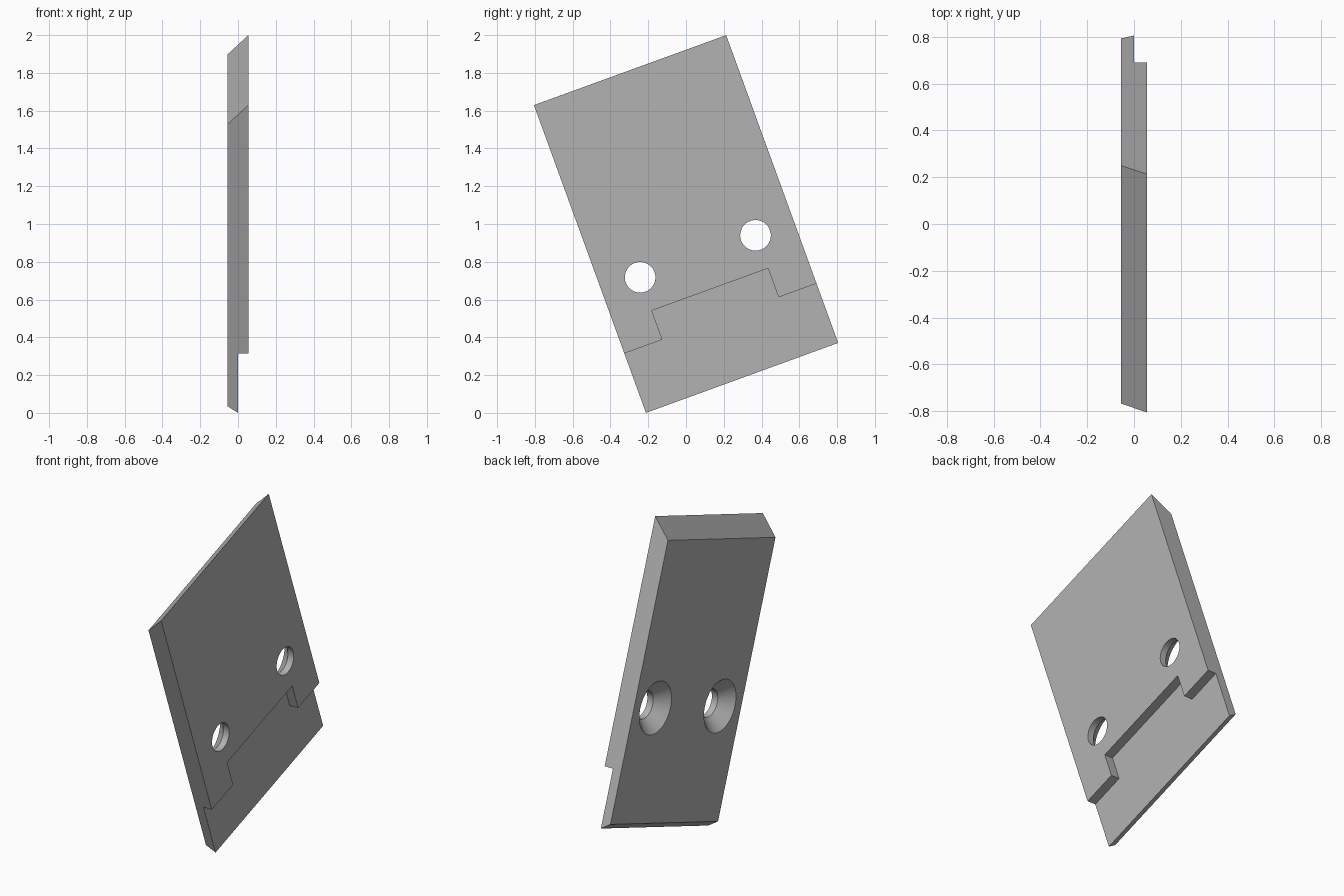
import bpy, bmesh, math
from mathutils import Matrix

if "Cube" in bpy.data.objects:
    bpy.data.objects.remove(bpy.data.objects["Cube"])

WIDTH, LENGTH, HALF = 1.083, 1.734, 0.055
TILT = math.radians(20)
PLACE = Matrix.Translation((0, -0.212, 0)) @ Matrix.Rotation(TILT, 4, "X")

grey = bpy.data.materials.new("plain grey")
grey.use_nodes = True
COLOUR = (0.45, 0.45, 0.45, 1)
grey.diffuse_color = COLOUR
grey.node_tree.nodes["Principled BSDF"].inputs["Base Color"].default_value = COLOUR


def prism(name, points, direction):
    """Closed solid from a flat outline swept along a direction."""
    bm = bmesh.new()
    face = bm.faces.new([bm.verts.new(p) for p in points])
    swept = bmesh.ops.extrude_face_region(bm, geom=[face], use_keep_orig=True)
    verts = [g for g in swept["geom"] if isinstance(g, bmesh.types.BMVert)]
    bmesh.ops.translate(bm, verts=verts, vec=direction)
    return finish(name, bm)


def finish(name, bm):
    bmesh.ops.recalc_face_normals(bm, faces=bm.faces)
    mesh = bpy.data.meshes.new(name)
    bm.to_mesh(mesh)
    bm.free()
    mesh.materials.append(grey)
    obj = bpy.data.objects.new(name, mesh)
    bpy.context.collection.objects.link(obj)
    obj.matrix_world = PLACE
    return obj


def countersink(name, y, z, segments=64):
    """Drill with a straight shank and a cone widening towards -x."""
    rings = [(0.1, 0.081), (0.016, 0.081), (-HALF, 0.152), (-0.075, 0.172)]
    bm = bmesh.new()
    loops = []
    for x, r in rings:
        angles = [2 * math.pi * i / segments for i in range(segments)]
        loops.append([bm.verts.new((x, y + r * math.cos(a), z + r * math.sin(a)))
                      for a in angles])
    for a, b in zip(loops, loops[1:]):
        for i in range(segments):
            j = (i + 1) % segments
            bm.faces.new((a[i], a[j], b[j], b[i]))
    bm.faces.new(loops[0])
    bm.faces.new(loops[-1])
    return finish(name, bm)


# Plate with bevelled top and bottom ends
section = [(-HALF, 0.037), (HALF, -0.037), (HALF, LENGTH), (-HALF, LENGTH - 0.108)]
plate = prism("slanted_plate", [(x, 0, z) for x, z in section], (0, WIDTH, 0))

# Stepped recess along the lower edge, half the thickness deep
inset, low, high = 0.214, 0.335, 0.498
outline = [(-0.1, -0.2), (-0.1, low), (inset, low), (inset, high),
           (WIDTH - inset, high), (WIDTH - inset, low),
           (WIDTH + 0.1, low), (WIDTH + 0.1, -0.2)]
cutters = [prism("recess_cutter", [(0, y, z) for y, z in outline], (0.1, 0, 0))]

# Two countersunk screw holes
for side, sign in (("front", -1), ("back", 1)):
    cutters.append(countersink(side + "_hole_cutter", WIDTH / 2 + sign * 0.325, 0.685))

bpy.ops.object.select_all(action="DESELECT")
bpy.context.view_layer.objects.active = plate
plate.select_set(True)
for cutter in cutters:
    cutter.hide_render = True
    mod = plate.modifiers.new(cutter.name, "BOOLEAN")
    mod.operation = "DIFFERENCE"
    mod.solver = "EXACT"
    mod.object = cutter
    bpy.ops.object.modifier_apply(modifier=mod.name)
    bpy.data.objects.remove(cutter)

bpy.ops.object.shade_smooth_by_angle(angle=math.radians(30))
